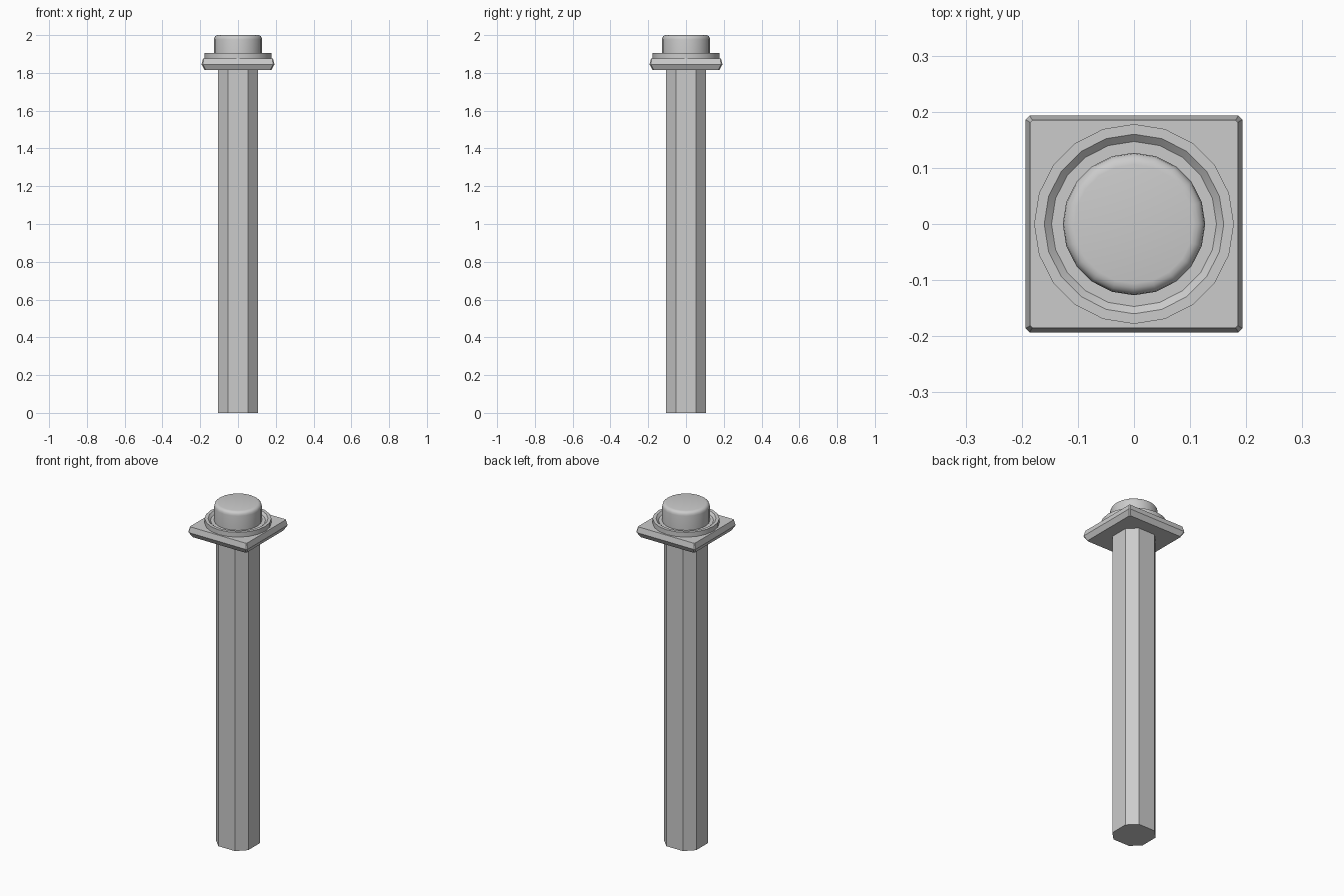
import bpy, bmesh
from math import cos, sin, pi, radians

if "Cube" in bpy.data.objects:
    bpy.data.objects.remove(bpy.data.objects["Cube"])


def loft(name, rings, smooth_angle=None):
    """Skin a stack of equal-count rings and cap both ends."""
    bm = bmesh.new()
    loops = [[bm.verts.new(p) for p in ring] for ring in rings]
    n = len(loops[0])
    for a, b in zip(loops, loops[1:]):
        for i in range(n):
            j = (i + 1) % n
            bm.faces.new((a[i], a[j], b[j], b[i]))
    bm.faces.new(loops[0][::-1])
    bm.faces.new(loops[-1])
    bmesh.ops.recalc_face_normals(bm, faces=bm.faces)
    mesh = bpy.data.meshes.new(name)
    bm.to_mesh(mesh)
    bm.free()
    obj = bpy.data.objects.new(name, mesh)
    bpy.context.collection.objects.link(obj)
    if smooth_angle:
        bpy.ops.object.select_all(action='DESELECT')
        obj.select_set(True)
        bpy.context.view_layer.objects.active = obj
        bpy.ops.object.shade_smooth_by_angle(angle=radians(smooth_angle))
    return obj


def cut_square(half, cut, z):
    """Square ring with its corners cut off."""
    k = half - cut
    return [(half, -k, z), (half, k, z), (k, half, z), (-k, half, z),
            (-half, k, z), (-half, -k, z), (-k, -half, z), (k, -half, z)]


def circle(r, z, n=20):
    return [(r * cos(2 * pi * i / n), r * sin(2 * pi * i / n), z) for i in range(n)]


# Eight-sided post
loft("post", [cut_square(0.105, 0.051, z) for z in (0, 1.818)])

# Square plate, undercut below and slightly tapered above
loft("square_plate", [cut_square(0.177, 0.006, 1.816),
                      cut_square(0.193, 0.007, 1.845),
                      cut_square(0.185, 0.004, 1.877)])

# Round collar with a shallow groove, rising into the rounded cap
profile = [(0.178, 1.875), (0.178, 1.905), (0.160, 1.905), (0.147, 1.893),
           (0.127, 1.893), (0.127, 1.977)]
# Rounded shoulder of the cap
profile += [(0.106 + 0.021 * cos(a), 1.979 + 0.021 * sin(a))
            for a in (pi / 8, pi / 4, 3 * pi / 8, pi / 2)]
loft("collar_and_cap", [circle(r, z) for r, z in profile], 30)
